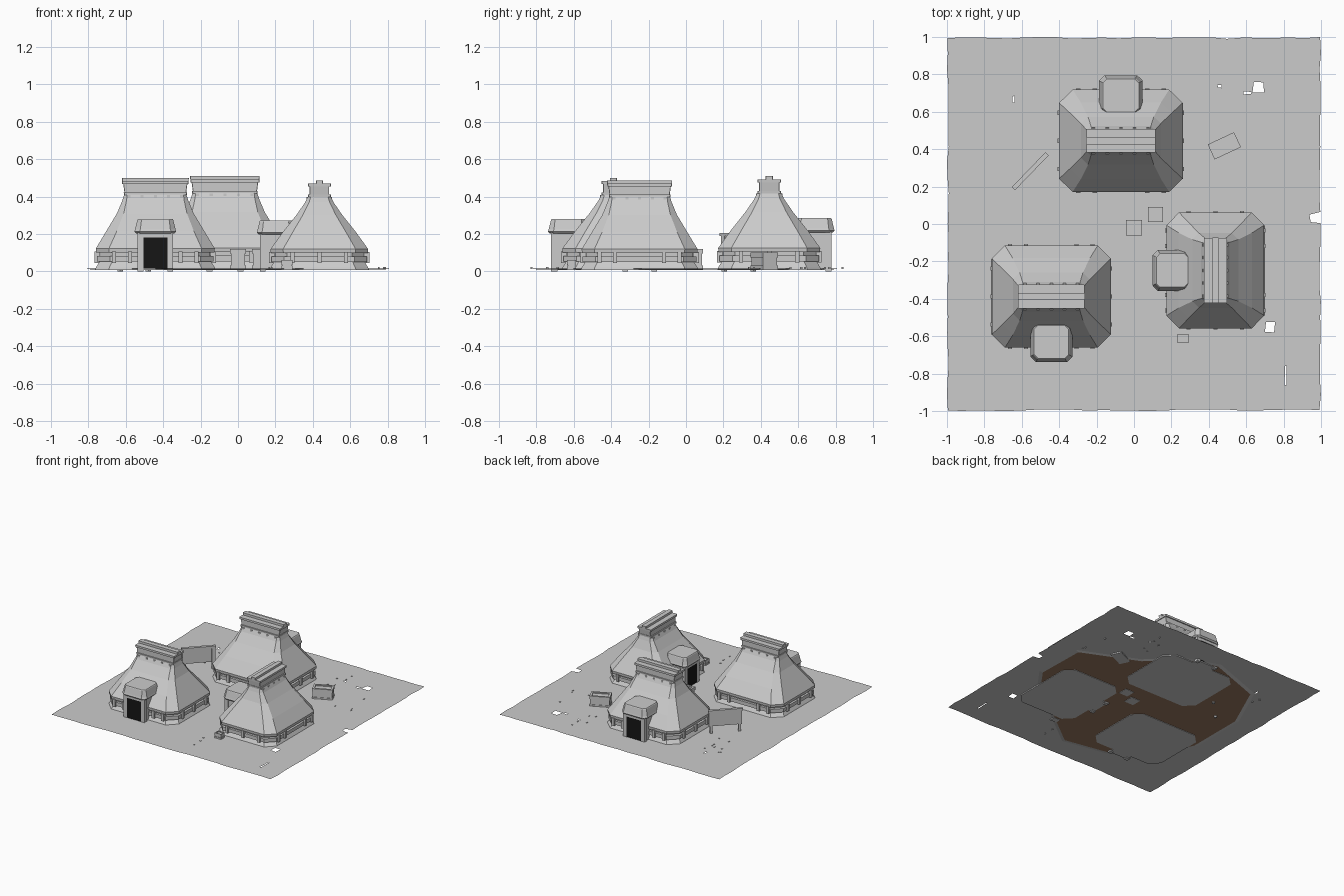
import bpy, bmesh, math, random
from mathutils import Matrix, Vector

if "Cube" in bpy.data.objects:
    bpy.data.objects.remove(bpy.data.objects["Cube"])

random.seed(4)


def material(name, rgb):
    m = bpy.data.materials.new(name)
    m.diffuse_color = (*rgb, 1)
    m.use_nodes = True
    m.node_tree.nodes["Principled BSDF"].inputs["Base Color"].default_value = m.diffuse_color
    return m


GREY = material("grey clay", (0.6, 0.6, 0.6))
BLACK = material("black doorway", (0.008, 0.008, 0.008))
BROWN = material("brown earth", (0.32, 0.19, 0.12))


def finish(name, bm, mats, M=None):
    if M is not None:
        bm.transform(M)
    bmesh.ops.recalc_face_normals(bm, faces=bm.faces)
    me = bpy.data.meshes.new(name)
    bm.to_mesh(me)
    bm.free()
    for m in mats:
        me.materials.append(m)
    ob = bpy.data.objects.new(name, me)
    bpy.context.collection.objects.link(ob)
    return ob


def add_loft(bm, rings):
    """Skin a stack of closed rings and cap both ends."""
    rows = [[bm.verts.new(p) for p in r] for r in rings]
    n = len(rows[0])
    for a, b in zip(rows, rows[1:]):
        for i in range(n):
            j = (i + 1) % n
            bm.faces.new((a[i], a[j], b[j], b[i]))
    bm.faces.new(rows[0][::-1])
    bm.faces.new(rows[-1])


def ring(hx, hy, c, z, cy=0):
    """Rectangle with cut corners."""
    q = [(hx, -hy + c), (hx, hy - c), (hx - c, hy), (-hx + c, hy),
         (-hx, hy - c), (-hx, -hy + c), (-hx + c, -hy), (hx - c, -hy)]
    return [(x, y + cy, z) for x, y in q]


def loft(name, rows, M, cy=0):
    bm = bmesh.new()
    add_loft(bm, [ring(*r, cy) for r in rows])
    return finish(name, bm, [GREY], M)


def add_box(bm, x0, x1, y0, y1, z0, z1):
    add_loft(bm, [[(x0, y0, z), (x1, y0, z), (x1, y1, z), (x0, y1, z)]
                  for z in (z0, z1)])


def boxes(name, dims, M, mat=GREY):
    bm = bmesh.new()
    for d in dims:
        add_box(bm, *d)
    return finish(name, bm, [mat], M)


def hut(label, loc, turn, sx, sy, sz):
    M = (Matrix.Translation(loc) @ Matrix.Rotation(turn, 4, 'Z')
         @ Matrix.Diagonal((sx, sy, sz, 1)))
    # sloping base wall, and the rail running round it
    loft(label + "_base", [(.322, .277, .072, .006), (.318, .273, .072, .02),
                           (.293, .248, .066, .06), (.293, .248, .066, .11)], M)
    loft(label + "_rail", [(.312, .267, .07, .052), (.312, .267, .07, .082)], M)
    # concave roof
    loft(label + "_roof", [(.316, .271, .07, .1), (.318, .273, .07, .122),
                           (.262, .205, .056, .215), (.205, .128, .036, .31),
                           (.176, .079, .022, .38), (.165, .062, .015, .415)], M)
    # ridge box with lower lip, upper boards and pole
    loft(label + "_ridge", [(.163, .055, .002, .405), (.173, .055, .002, .48)], M)
    loft(label + "_ridge_lip", [(.168, .064, .003, .408), (.169, .064, .003, .422)], M)
    loft(label + "_ridge_boards", [(.177, .064, .003, .466), (.178, .064, .003, .482)], M)
    loft(label + "_ridge_pole", [(.178, .019, .002, .48), (.179, .019, .002, .5)], M)
    # pegs on the rail and under the ridge
    pegs = []
    for s in (-1, 1):
        for x in (-.22, -.135, .135, .22):
            y = s * .265
            pegs.append((x - .011, x + .011, y - .015, y + .015, .045, .106))
        for y in (-.15, 0, .15):
            x = s * .31
            pegs.append((x - .015, x + .015, y - .011, y + .011, .045, .106))
        for i in range(5):
            x = -.14 + .07 * i
            y = s * .06
            pegs.append((x - .008, x + .008, y - .012, y + .012, .394, .408))
    boxes(label + "_pegs", pegs, M)
    # porch walls, frame posts, hood and dark doorway
    boxes(label + "_porch", [(-.088, .088, -.325, -.12, .006, .22)], M)
    boxes(label + "_door_frame",
          [(-.095, -.064, -.333, -.3, 0, .215), (.064, .095, -.333, -.3, 0, .215),
           (-.095, .095, -.333, -.3, .182, .215)], M)
    boxes(label + "_doorway", [(-.066, .066, -.33, -.322, .015, .183)], M, BLACK)
    loft(label + "_hood", [(.102, .098, .025, .203), (.112, .108, .028, .213),
                           (.108, .104, .028, .225), (.096, .092, .022, .275),
                           (.092, .088, .02, .28)], M, cy=-.242)


hut("front_hut", (-.442, -.388, 0), 0, 1, 1, 1)
hut("back_hut", (-.07, .445, 0), math.pi, 1.04, 1, 1.02)
hut("right_hut", (.435, -.248, 0), -math.pi / 2, .975, .957, .972)

# ground sheet with a ragged edge and a few holes
G = .018
edge = []
for k in range(4):
    R = Matrix.Rotation(k * math.pi / 2, 3, 'Z')
    for i in range(24):
        t = -.995 + 1.99 * i / 24
        edge.append(R @ Vector((t, -.995 + random.uniform(-.005, .005), 0)))
# notch in the right edge
edge = [p for p in edge if not (p.x > .9 and -.02 < p.y < .08)]
at = next(i for i, p in enumerate(edge) if p.x > .98 and p.y > .05)
edge[at:at] = [Vector(p) for p in
               ((.997, .005, 0), (.945, .01, 0), (.938, .05, 0), (.997, .065, 0))]


def patch(x, y, w, h):
    return [Vector((x + sx * w / 2 + random.uniform(-.004, .004),
                    y + sy * h / 2 + random.uniform(-.004, .004), 0))
            for sx, sy in ((-1, -1), (1, -1), (1, 1), (-1, 1))]


holes = [patch(.665, .733, .056, .055), patch(.608, .703, .04, .012),
         patch(.727, -.552, .05, .056), patch(.812, -.81, .012, .1),
         patch(-.642, .668, .01, .03), patch(.455, .735, .02, .012)]
curve = bpy.data.curves.new("ground_outline", 'CURVE')
curve.dimensions = '2D'
curve.fill_mode = 'BOTH'
for loop in [edge] + holes:
    sp = curve.splines.new('POLY')
    sp.points.add(len(loop) - 1)
    for p, v in zip(sp.points, loop):
        p.co = (v.x, v.y, 0, 1)
    sp.use_cyclic_u = True
curve.materials.append(GREY)
ground = bpy.data.objects.new("ground_sheet", curve)
bpy.context.collection.objects.link(ground)
ground.location.z = G
bpy.context.view_layer.objects.active = ground
ground.select_set(True)
bpy.ops.object.convert(target='MESH')

# earth bed under the sheet, brown below with a grey sloping rim
bed = [(.82, -.13), (.81, .29), (.34, .5), (.12, .72), (-.17, .82), (-.64, .65),
       (-.82, .25), (-.82, -.24), (-.66, -.64), (-.36, -.76), (.01, -.83),
       (.31, -.6), (.64, -.38)]
bm = bmesh.new()
add_loft(bm, [[(x * .965, y * .965, .011) for x, y in bed],
              [(x, y, G - .002) for x, y in bed]])
bm.normal_update()
for f in bm.faces:
    f.material_index = 1 if len(f.verts) > 4 and f.normal.z < -.9 else 0
finish("earth_bed", bm, [GREY, BROWN])


def crate(name, x, y, w, d, h, turn=0):
    M = Matrix.Translation((x, y, 0)) @ Matrix.Rotation(turn, 4, 'Z')
    a, b = w / 2, d / 2
    rim = .016 if w > .07 else .006
    dims = [(-a + .004, a - .004, -b + .004, b - .004, .008, h - .008)]
    # raised rim round the lid and a foot band
    for z0, z1 in ((h - .025, h), (.008, .03)):
        dims += [(-a, a, -b, -b + rim, z0, z1), (-a, a, b - rim, b, z0, z1),
                 (-a, -a + rim, -b + rim, b - rim, z0, z1),
                 (a - rim, a, -b + rim, b - rim, z0, z1)]
    boxes(name, dims, M)


crate("crate_front", 0, -.02, .084, .084, .12)
crate("crate_back", .115, .05, .08, .08, .12)
crate("long_chest", .483, .418, .155, .088, .1, math.radians(25))
crate("small_box", .262, -.612, .058, .048, .06)

# leaning fence panel on two legs
M = Matrix.Translation((-.555, .282, 0)) @ Matrix.Rotation(math.radians(46), 4, 'Z')
boxes("fence_panel", [(-.125, .125, -.006, .006, .075, .19),
                      (-.13, .13, -.012, .012, .188, .205),
                      (-.118, -.098, -.01, .01, 0, .19),
                      (.098, .118, -.01, .01, 0, .19)], M)

# scattered pebbles
bits = []
for cx, cy, n in ((-.68, .5, 9), (.35, .72, 6), (.7, .45, 4), (.1, -.76, 3)):
    for _ in range(n):
        x, y = cx + random.uniform(-.1, .1), cy + random.uniform(-.12, .12)
        if not (-.42 < x < .28 and y < .74 and y > 0):
            bits.append((x, x + .008, y, y + .012, .012, .022))
boxes("pebbles", bits, Matrix.Identity(4))
